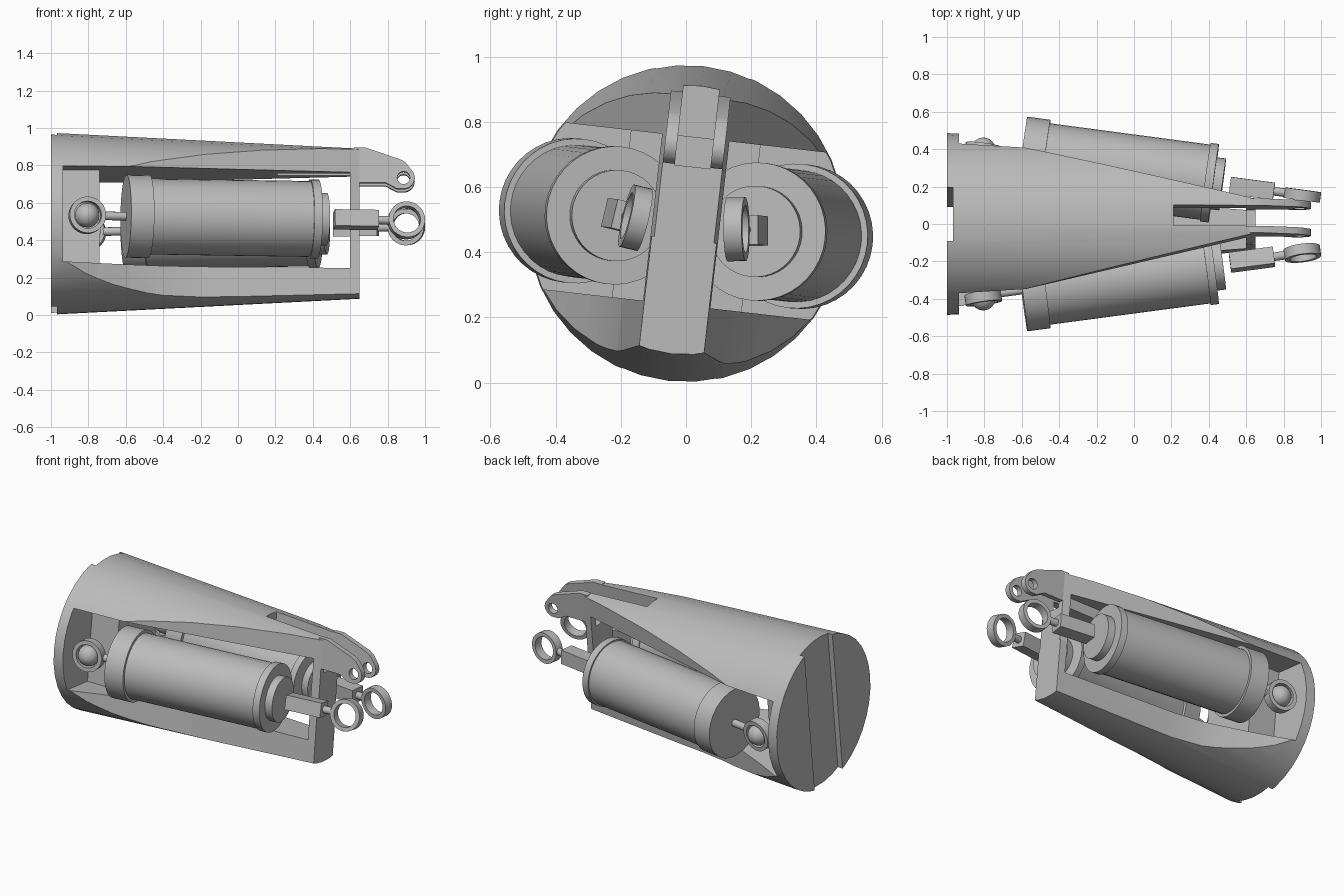
import bpy, bmesh, math
from mathutils import Matrix

if "Cube" in bpy.data.objects:
    bpy.data.objects.remove(bpy.data.objects["Cube"])

grey = bpy.data.materials.new("plain_grey")
grey.diffuse_color = (0.5, 0.5, 0.5, 1)
grey.use_nodes = True
grey.node_tree.nodes["Principled BSDF"].inputs["Base Color"].default_value = grey.diffuse_color

# Everything is built about the x axis, then rolled and lifted
ROLL = Matrix.Translation((0, 0, 0.488)) @ Matrix.Rotation(math.radians(-6.5), 4, 'X')


def finish(name, bm, matrix=Matrix()):
    bmesh.ops.remove_doubles(bm, verts=bm.verts, dist=1e-5)
    bmesh.ops.recalc_face_normals(bm, faces=bm.faces)
    mesh = bpy.data.meshes.new(name)
    bm.to_mesh(mesh)
    bm.free()
    mesh.materials.append(grey)
    ob = bpy.data.objects.new(name, mesh)
    bpy.context.collection.objects.link(ob)
    ob.matrix_world = matrix
    return ob


def smooth(ob):
    bpy.ops.object.select_all(action='DESELECT')
    ob.select_set(True)
    bpy.context.view_layer.objects.active = ob
    bpy.ops.object.shade_smooth_by_angle(angle=math.radians(30))


def lathe(name, profile, segs, matrix=Matrix()):
    """Spin (x, radius) points about the x axis."""
    bm = bmesh.new()
    vs = [bm.verts.new((x, 0, r)) for x, r in profile]
    es = [bm.edges.new(p) for p in zip(vs, vs[1:])]
    bmesh.ops.spin(bm, geom=vs + es, cent=(0, 0, 0), axis=(1, 0, 0),
                   angle=2 * math.pi, steps=segs)
    ob = finish(name, bm, matrix)
    smooth(ob)
    return ob


def box(name, lo, hi, matrix=Matrix()):
    bm = bmesh.new()
    bmesh.ops.create_cube(bm, size=1)
    for v in bm.verts:
        v.co = [a + (c + 0.5) * (b - a) for a, b, c in zip(lo, hi, v.co)]
    return finish(name, bm, matrix)


def prism(name, points, depth, matrix=Matrix()):
    """Extrude a closed outline of 3D points by a depth vector."""
    bm = bmesh.new()
    face = bm.faces.new([bm.verts.new(p) for p in points])
    new = bmesh.ops.extrude_face_region(bm, geom=[face], use_keep_orig=True)["geom"]
    bmesh.ops.translate(bm, vec=depth,
                        verts=[g for g in new if isinstance(g, bmesh.types.BMVert)])
    return finish(name, bm, matrix)


def cut(ob, cutters):
    for c in cutters:
        c.hide_render = True
        mod = ob.modifiers.new("cut", 'BOOLEAN')
        mod.operation, mod.solver, mod.object = 'DIFFERENCE', 'EXACT', c
    bpy.context.view_layer.update()
    dg = bpy.context.evaluated_depsgraph_get()
    mesh = bpy.data.meshes.new_from_object(ob.evaluated_get(dg))
    ob.modifiers.clear()
    ob.data = mesh
    for c in cutters:
        bpy.data.objects.remove(c)
    smooth(ob)


# Tapered housing
housing = lathe("housing", [(-1, 0), (-1, 0.487), (0.65, 0.402), (0.65, 0)], 36)
cutters = [
    box("window", (-0.74, -1, -0.25), (0.6, 1, 0.265)),
    box("fork_slot", (0.21, -0.055, 0.175), (0.8, 0.055, 1)),
    box("rear_groove", (-1.2, -0.145, -1), (-0.967, 0.145, 1)),
]
upper = [(-0.6, 0.385), (0.65, 0.092), (0.8, 0.057), (0.8, 0.8), (-0.6, 0.8)]
lower = [(-0.935, 0.42), (-0.75, 0.335), (-0.58, 0.265), (-0.4, 0.2), (-0.2, 0.165),
         (0.65, 0.1), (0.8, 0.089), (0.8, 0.8), (-0.935, 0.8)]
for s in (-1, 1):
    cutters.append(box("pocket", (-0.935, min(s * 0.2, s), -0.25),
                       (-0.7, max(s * 0.2, s), 0.265)))
    cutters.append(prism("upper_side", [(x, s * y, -0.05) for x, y in upper], (0, 0, 1)))
    cutters.append(prism("lower_side", [(x, s * y, -1) for x, y in lower], (0, 0, 1)))
cut(housing, cutters)
housing.matrix_world = ROLL

# Fork arms with pin holes
PX, PZ = 0.885, 0.237
arm = [(0.62, 0.21), (0.79, 0.21), (0.85, 0.178)]
arm += [(PX + 0.06 * math.cos(math.radians(a)), PZ + 0.06 * math.sin(math.radians(a)))
        for a in range(-80, 41, 20)]
arm += [(0.895, 0.32), (0.87, 0.335), (0.68, 0.4), (0.62, 0.4)]
for s, side in ((-1, "front"), (1, "back")):
    ob = prism(side + "_fork_arm", [(x, s * 0.055, z) for x, z in arm], (0, s * 0.037, 0))
    hole = lathe("pin_hole", [(-0.2, 0), (-0.2, 0.034), (0.2, 0.034), (0.2, 0)], 24,
                 Matrix.Translation((PX, 0, PZ)) @ Matrix.Rotation(math.pi / 2, 4, 'Z'))
    cut(ob, [hole])
    ob.matrix_world = ROLL

# Two angled actuators
cylinder = [(-0.605, 0), (-0.605, 0.222), (-0.48, 0.222), (-0.48, 0.203), (0.385, 0.203),
            (0.385, 0.212), (0.43, 0.212), (0.43, 0.14), (0.478, 0.14), (0.478, 0)]
ring = [(-0.028, 0.073), (-0.028, 0.098), (0.028, 0.098), (0.028, 0.073), (-0.028, 0.073)]
ball = [(0.066 * math.cos(math.pi * i / 12), 0.066 * math.sin(math.pi * i / 12))
        for i in range(13)]


def rod(name, a, b, m):
    lathe(name, [(a, 0), (a, 0.023), (b, 0.023), (b, 0)], 16, m)


for s, side in ((-1, "front"), (1, "back")):
    axis = (ROLL @ Matrix.Translation((0, s * 0.276, 0))
            @ Matrix.Rotation(math.radians(-s * 7.6), 4, 'Z'))
    twist = axis @ Matrix.Rotation(math.radians(s * 7), 4, 'X')
    turn = Matrix.Rotation(math.pi / 2, 4, 'Z')
    lathe(side + "_cylinder", cylinder, 40, axis)
    # rear ball joint
    rod(side + "_rear_rod", -0.725, -0.6, axis)
    joint = axis @ Matrix.Translation((-0.815, s * 0.015, 0)) @ turn
    lathe(side + "_ball_ring", ring, 32, joint)
    lathe(side + "_ball", ball, 24, joint)
    # rod end with eye
    box(side + "_rod_block", (0.518, -0.046, -0.045), (0.755, 0.046, 0.045), twist)
    rod(side + "_eye_rod", 0.75, 0.825, twist)
    lathe(side + "_eye_ring", ring, 32, twist @ Matrix.Translation((0.908, 0, 0)) @ turn)
